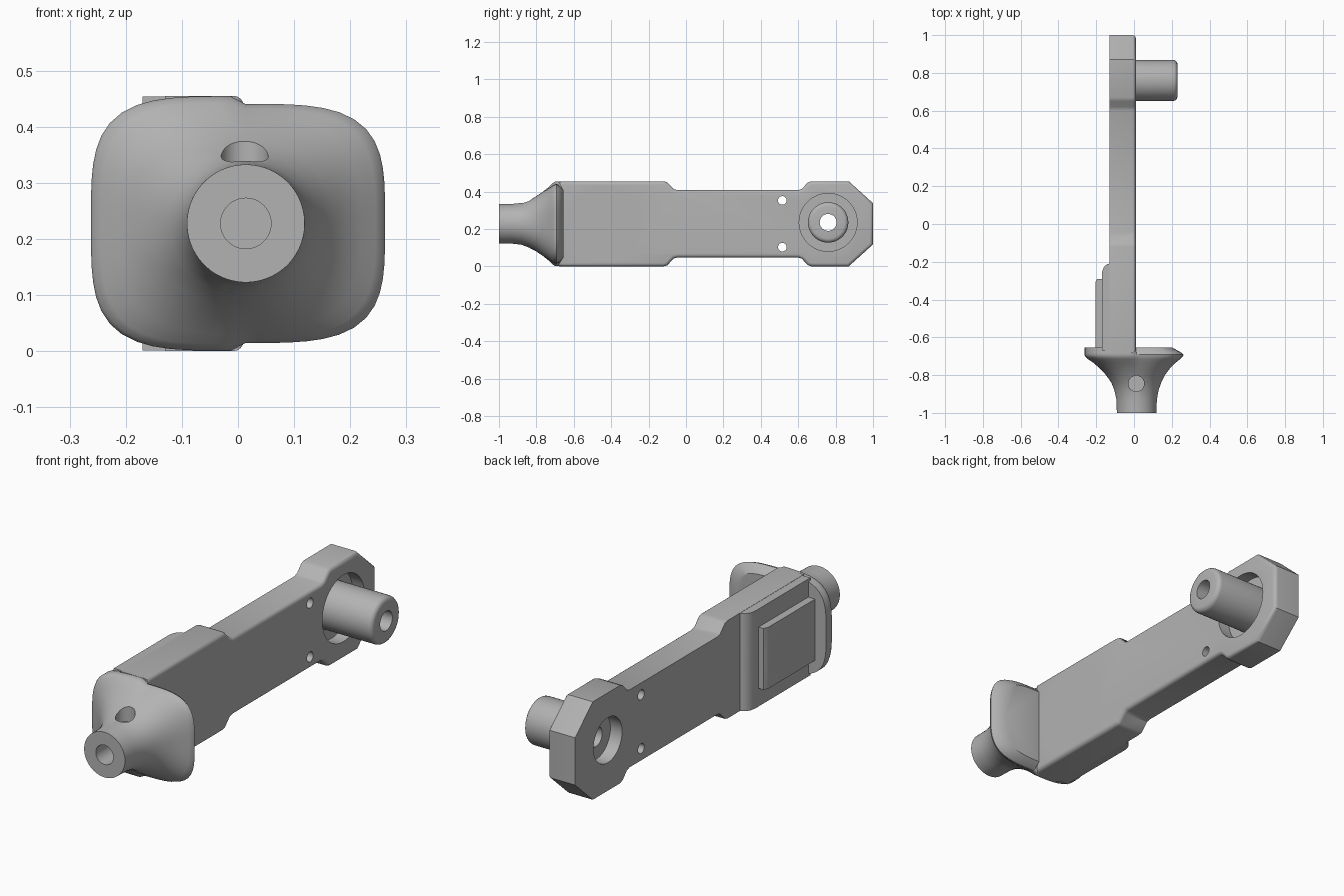
import bpy, bmesh, math
from mathutils import Matrix, Vector

if "Cube" in bpy.data.objects:
    bpy.data.objects.remove(bpy.data.objects["Cube"])

GREY = bpy.data.materials.new("plain grey")
GREY.use_nodes = True
GREY.diffuse_color = (0.45, 0.45, 0.45, 1)
GREY.node_tree.nodes["Principled BSDF"].inputs["Base Color"].default_value = (0.45, 0.45, 0.45, 1)
MID = 0.2275           # height of the long axis
PIVOT_Y, PEG_Y = -0.435, 0.76


def finish(bm, name):
    bmesh.ops.recalc_face_normals(bm, faces=bm.faces)
    mesh = bpy.data.meshes.new(name)
    bm.to_mesh(mesh)
    bm.free()
    ob = bpy.data.objects.new(name, mesh)
    bpy.context.collection.objects.link(ob)
    mesh.materials.append(GREY)
    return ob


def prism(name, points, offset, round_width=0.0):
    """Extrude a flat outline by offset, optionally rounding the far rim."""
    bm = bmesh.new()
    base = bm.faces.new([bm.verts.new(p) for p in points])
    geom = bmesh.ops.extrude_face_region(bm, geom=[base], use_keep_orig=True)["geom"]
    bmesh.ops.translate(bm, vec=offset, verts=[g for g in geom if isinstance(g, bmesh.types.BMVert)])
    if round_width:
        rim = [g for g in geom if isinstance(g, bmesh.types.BMEdge)]
        bmesh.ops.bevel(bm, geom=rim, offset=round_width, segments=4, profile=0.5, affect='EDGES')
    return finish(bm, name)


def rod(name, start, end, radius, round_width=0.0):
    """Cylinder between two points, optionally rounding the end rim."""
    a, b = Vector(start), Vector(end)
    turn = (b - a).to_track_quat('Z', 'Y').to_matrix().to_4x4()
    bm = bmesh.new()
    bmesh.ops.create_cone(bm, cap_ends=True, segments=48, radius1=radius, radius2=radius, depth=(b - a).length)
    if round_width:
        rim = [e for e in bm.edges if all(v.co.z > 0 for v in e.verts)]
        bmesh.ops.bevel(bm, geom=rim, offset=round_width, segments=4, profile=0.5, affect='EDGES')
    bm.transform(Matrix.Translation((a + b) / 2) @ turn)
    return finish(bm, name)


def cut(ob, cutters):
    for c in cutters:
        mod = ob.modifiers.new("cut", 'BOOLEAN')
        mod.object, mod.operation, mod.solver = c, 'DIFFERENCE', 'EXACT'
        bpy.context.view_layer.objects.active = ob
        bpy.ops.object.modifier_apply(modifier=mod.name)


def bore(y, z, x0, x1, radius):
    return rod("bore_cutter", (x0, y, z), (x1, y, z), radius)


# Arm plate: stepped outline, mirrored about the long axis
upper = [(-0.68, 0.2275), (-0.12, 0.2275), (-0.10, 0.222), (-0.065, 0.185), (-0.045, 0.18),
         (0.60, 0.18), (0.62, 0.187), (0.65, 0.22), (0.67, 0.2275), (0.87, 0.2275), (1.0, 0.11)]
outline = upper + [(y, -h) for y, h in reversed(upper)]
plate = prism("arm_plate", [(-0.13, y, MID + h) for y, h in outline], (0.14, 0, 0), 0.018)

# Mounting pads on the outer side
pad_edge = [(-0.12, -0.67), (-0.17, -0.67), (-0.17, -0.27)]
pad_edge += [(-0.13 - 0.04 * math.cos(a), -0.27 + 0.06 * math.sin(a))
             for a in (math.pi / 12 * i for i in range(1, 7))] + [(-0.12, -0.21)]
pad = prism("mounting_pad", [(x, y, 0.001) for x, y in pad_edge], (0, 0, 0.453))
block_edge = [(-0.16, -0.67), (-0.205, -0.67), (-0.205, -0.31), (-0.195, -0.29), (-0.16, -0.29)]
block = prism("raised_block", [(x, y, 0.085) for x, y in block_edge], (0, 0, 0.285))

# Hollow peg standing in a round recess
peg = rod("peg", (-0.07, PEG_Y, 0.235), (0.23, PEG_Y, 0.235), 0.108, 0.022)

# Holes through plate and pads
pocket = bore(PIVOT_Y, MID, -0.13, 0.1, 0.205)
step = bore(PIVOT_Y, MID, -0.155, 0.1, 0.13)
centre = bore(PIVOT_Y, MID, -0.3, 0.1, 0.09)
screws = []
for dy, dz in ((0.17, 0), (-0.17, 0), (0, 0.17), (0, -0.17)):
    screws.append(bore(PIVOT_Y + dy, MID + dz, -0.3, 0.0, 0.022))
    screws.append(bore(PIVOT_Y + dy, MID + dz, -0.3, -0.165, 0.036))
pins = [bore(0.515, MID + s * 0.125, -0.3, 0.1, 0.023) for s in (-1, 1)]
recess = bore(PEG_Y, 0.235, -0.05, 0.1, 0.155)
back_bore = bore(PEG_Y, 0.235, -0.3, -0.07, 0.105)
peg_bore = bore(PEG_Y, 0.235, -0.3, 0.4, 0.045)
cut(plate, [pocket, recess, back_bore, peg_bore] + pins)
cut(pad, [pocket, step, centre] + screws)
cut(block, [centre] + screws)
cut(peg, [peg_bore])


# End fitting: round neck flaring into a rounded-square flange
def ring(bm, y, cx, half_x, half_z, power, right_x=1.0, right_z=1.0):
    verts = []
    for i in range(64):
        a = 2 * math.pi * (i + 0.5) / 64
        c, s = math.cos(a), math.sin(a)
        r = (abs(c) ** power + abs(s) ** power) ** (-1 / power)
        kx, kz = (right_x, right_z) if c > 0 else (1, 1)
        verts.append(bm.verts.new((cx + half_x * kx * r * c, y, MID + half_z * kz * r * s)))
    return verts


bm = bmesh.new()
sections = [(-1.0, 0.014, 0.105, 0.105, 2), (-0.93, 0.014, 0.107, 0.106, 2),
            (-0.88, 0.013, 0.117, 0.112, 2.05), (-0.84, 0.012, 0.132, 0.127, 2.15),
            (-0.80, 0.008, 0.156, 0.148, 2.35), (-0.765, 0.005, 0.185, 0.172, 2.7),
            (-0.735, 0.002, 0.217, 0.196, 3.1, 1, 0.97), (-0.715, 0, 0.245, 0.215, 3.5, 1, 0.95),
            (-0.703, 0, 0.258, 0.224, 3.7, 1, 0.94), (-0.692, 0, 0.262, 0.2268, 3.8, 1, 0.94),
            (-0.68, 0, 0.262, 0.2268, 3.8, 0.95, 0.92), (-0.655, 0, 0.262, 0.2268, 3.8, 0.78, 0.8)]
rings = [ring(bm, *s) for s in sections]
for lower, higher in zip(rings, rings[1:]):
    for i in range(64):
        j = (i + 1) % 64
        bm.faces.new((lower[i], lower[j], higher[j], higher[i]))
bm.faces.new(rings[0])
bm.faces.new(rings[-1])
fitting = finish(bm, "flared_end_fitting")
neck_cutters = [rod("neck_bore_cutter", (0.014, -1.1, MID), (0.014, -0.74, MID), 0.045),
                rod("cross_bore_cutter", (0.012, -0.845, -0.1), (0.012, -0.845, 0.6), 0.02)]
for s in (-1, 1):
    neck_cutters.append(rod("screw_seat_cutter", (0.012, -0.845, MID + s * 0.3),
                            (0.012, -0.845, MID + s * 0.075), 0.042))
cut(fitting, neck_cutters)

# Remove cutters, then smooth the curved surfaces
for ob in [o for o in bpy.data.objects if "cutter" in o.name]:
    bpy.data.objects.remove(ob)
bpy.ops.object.select_all(action='DESELECT')
for ob in (plate, pad, block, peg, fitting):
    ob.select_set(True)
bpy.context.view_layer.objects.active = plate
bpy.ops.object.shade_smooth_by_angle(angle=math.radians(32))
